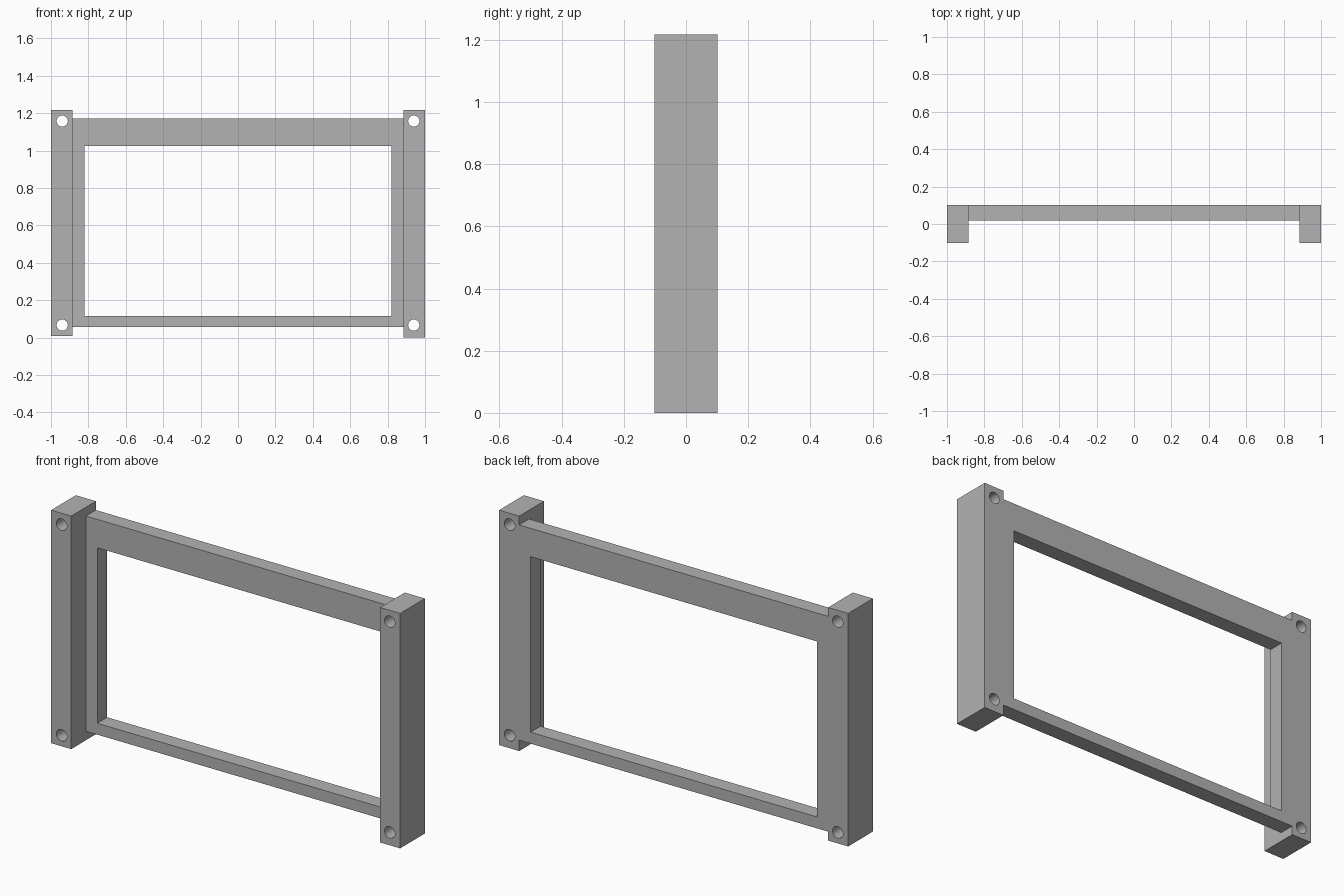
import bpy

cube = bpy.data.objects.get("Cube")
if cube:
    bpy.data.objects.remove(cube, do_unlink=True)

# Plain grey material
grey = bpy.data.materials.new("plain_grey")
grey.use_nodes = True
colour = (0.45, 0.45, 0.45, 1)
grey.diffuse_color = colour
grey.node_tree.nodes["Principled BSDF"].inputs["Base Color"].default_value = colour

FRONT, BACK = -0.101, 0.101
PANEL_FRONT = 0.02
TOP = 1.217
POST_INNER = 0.885


def box(name, x, y, z):
    """Box between (low, high) pairs on each axis."""
    bpy.ops.mesh.primitive_cube_add(size=1, location=[sum(p) / 2 for p in (x, y, z)])
    ob = bpy.context.object
    ob.name = name
    ob.scale = [p[1] - p[0] for p in (x, y, z)]
    bpy.ops.object.transform_apply(location=True, rotation=False, scale=True)
    ob.data.materials.append(grey)
    return ob


def combine(target, tool, operation):
    """Apply a boolean and remove the tool."""
    mod = target.modifiers.new("combine", "BOOLEAN")
    mod.operation = operation
    mod.solver = "EXACT"
    mod.object = tool
    bpy.context.view_layer.objects.active = target
    bpy.ops.object.modifier_apply(modifier=mod.name)
    bpy.data.objects.remove(tool, do_unlink=True)


# Thin panel with a window opening
frame = box("mounting_frame", (-0.93, 0.93), (PANEL_FRONT, BACK), (0.056, 1.171))
window = box("window_cutter", (-0.82, 0.82), (-0.5, 0.5), (0.115, 1.024))
combine(frame, window, "DIFFERENCE")

# Deep side posts, the right one slightly shorter at the foot
for side, foot in ((-1, 0.01), (1, 0)):
    x = sorted((side * POST_INNER, side))
    post = box("side_post", x, (FRONT, BACK), (foot, TOP))
    combine(frame, post, "UNION")

# Screw holes through the post ends
for x in (-0.94, 0.94):
    for z in (0.067, 1.158):
        bpy.ops.mesh.primitive_cylinder_add(vertices=32, radius=0.03, depth=1,
                                            location=(x, 0, z), rotation=(1.570796, 0, 0))
        hole = bpy.context.object
        hole.data.materials.append(grey)
        combine(frame, hole, "DIFFERENCE")

# Smooth hole walls, sharp corners
bpy.ops.object.select_all(action="DESELECT")
frame.select_set(True)
bpy.context.view_layer.objects.active = frame
bpy.ops.object.shade_smooth_by_angle(angle=0.5)
